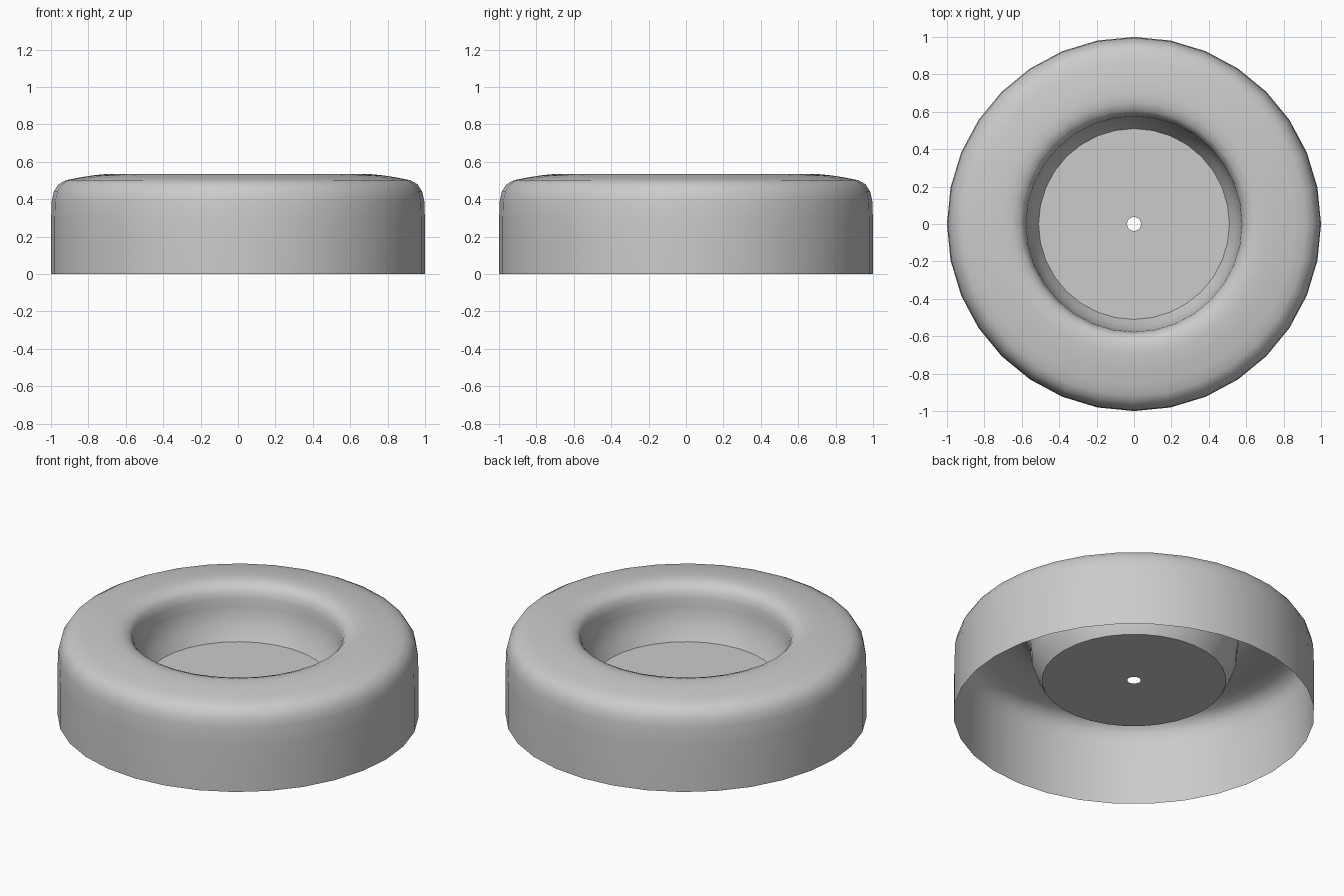
import bpy, bmesh, math

if "Cube" in bpy.data.objects:
    bpy.data.objects.remove(bpy.data.objects["Cube"])

SEGMENTS = 32

# Half cross-section (radius, height): outer wall, rounded shoulder, recess wall, floor, pin hole
PROFILE = [
    (1.0, 0.0), (1.0, 0.28), (0.996, 0.39), (0.985, 0.44), (0.96, 0.48),
    (0.92, 0.502), (0.86, 0.514), (0.78, 0.527), (0.70, 0.535), (0.65, 0.532),
    (0.61, 0.517), (0.588, 0.492), (0.577, 0.45), (0.574, 0.40), (0.567, 0.35),
    (0.545, 0.28), (0.51, 0.215), (0.037, 0.215),
]


def lathe(name, profile, segments):
    """Spin an open profile around z into a single-walled shell."""
    bm = bmesh.new()
    rings = []
    for r, z in profile:
        rings.append([bm.verts.new((r * math.cos(math.tau * i / segments),
                                    r * math.sin(math.tau * i / segments), z))
                      for i in range(segments)])
    for a, b in zip(rings, rings[1:]):
        for i in range(segments):
            j = (i + 1) % segments
            bm.faces.new((a[i], a[j], b[j], b[i]))
    mesh = bpy.data.meshes.new(name)
    bm.to_mesh(mesh)
    bm.free()
    obj = bpy.data.objects.new(name, mesh)
    bpy.context.collection.objects.link(obj)
    return obj


# Ring-shaped cap with recessed floor, open underneath
cap = lathe("recessed_round_cap", PROFILE, SEGMENTS)
bpy.context.view_layer.objects.active = cap
cap.select_set(True)
bpy.ops.object.shade_smooth_by_angle(angle=math.radians(40))
